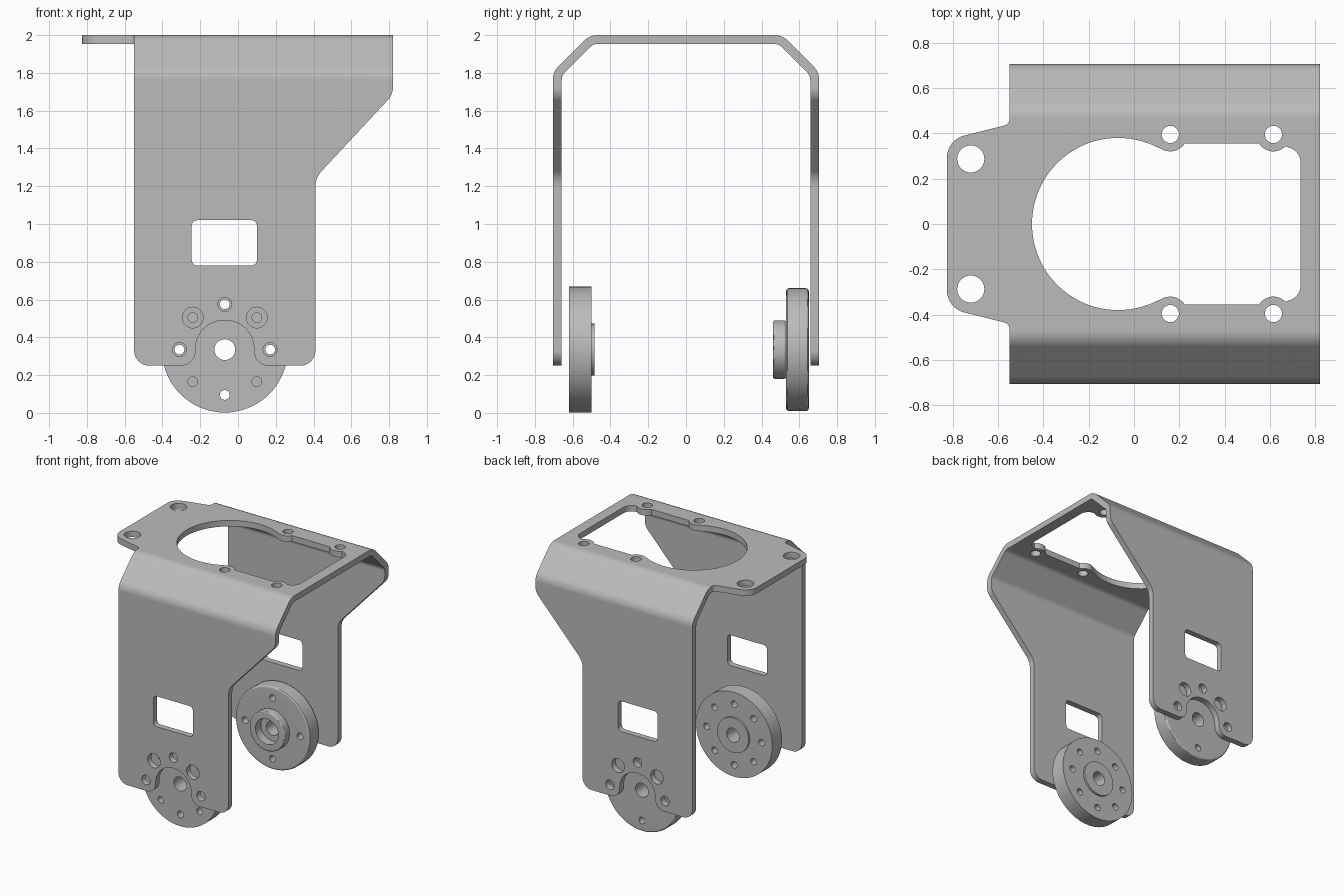
import bpy, bmesh, math
from mathutils import Vector

if "Cube" in bpy.data.objects:
    bpy.data.objects.remove(bpy.data.objects["Cube"])

THICK = 0.047
LEFT, RIGHT, BOTTOM = -0.55, 0.82, 0.25
AXIS = (-0.07, 0.335)          # shared axis of the round hubs, in x and z

metal = bpy.data.materials.new("grey_metal")
metal.use_nodes = True
GREY = (0.5, 0.5, 0.5, 1)
metal.diffuse_color = GREY
metal.node_tree.nodes["Principled BSDF"].inputs["Base Color"].default_value = GREY


def arc(cx, cy, r, start, end, n):
    """Points along an arc, angles in degrees."""
    angles = [math.radians(start + (end - start) * i / n) for i in range(n + 1)]
    return [Vector((cx + r * math.cos(a), cy + r * math.sin(a))) for a in angles]


def circle(cx, cy, r, n=28):
    return arc(cx, cy, r, 0, 360, n)[:-1]


def fillet(corners, n=8):
    """Round each (x, y, radius) corner of a path."""
    out = []
    for i, (x, y, r) in enumerate(corners):
        p = Vector((x, y))
        if r == 0:
            out.append(p)
            continue
        d1 = (Vector(corners[i - 1][:2]) - p).normalized()
        d2 = (Vector(corners[(i + 1) % len(corners)][:2]) - p).normalized()
        half = d1.angle(d2) / 2
        c = p + (d1 + d2).normalized() * (r / math.sin(half))
        a = p + d1 * (r / math.tan(half)) - c
        b = p + d2 * (r / math.tan(half)) - c
        a0 = math.atan2(a.y, a.x)
        turn = (math.atan2(b.y, b.x) - a0 + math.pi) % math.tau - math.pi
        out += arc(c.x, c.y, r, math.degrees(a0), math.degrees(a0 + turn), n)
    return out


def mirrored(half):
    """Close a half outline by reflecting it across the middle line."""
    return half + [Vector((p.x, -p.y)) for p in reversed(half)]


def flat_sheet(loops):
    """Fill an outline with holes; every face looks up."""
    bm = bmesh.new()
    for loop in loops:
        vs = [bm.verts.new((p.x, p.y, 0)) for p in loop]
        for i, v in enumerate(vs):
            bm.edges.new((vs[i - 1], v))
    bmesh.ops.triangle_fill(bm, use_beauty=True, edges=bm.edges[:], normal=(0, 0, 1))
    bm.normal_update()
    for f in bm.faces:
        if f.normal.z < 0:
            f.normal_flip()
    return bm


def make_object(name, bm):
    mesh = bpy.data.meshes.new(name)
    bm.to_mesh(mesh)
    bm.free()
    mesh.materials.append(metal)
    obj = bpy.data.objects.new(name, mesh)
    bpy.context.collection.objects.link(obj)
    bpy.ops.object.select_all(action='DESELECT')
    obj.select_set(True)
    bpy.context.view_layer.objects.active = obj
    return obj


def finish(obj):
    bpy.ops.object.shade_smooth_by_angle(angle=math.radians(30))
    wn = obj.modifiers.new("flat_normals", 'WEIGHTED_NORMAL')
    wn.keep_sharp = True


# Bend profile of one half of the bracket, in y and z
profile = fillet([(0, 2, 0), (0.51, 2, 0.1), (0.705, 1.805, 0.1), (0.705, BOTTOM, 0)], 6)
lengths = [0]
for p, q in zip(profile, profile[1:]):
    lengths.append(lengths[-1] + (q - p).length)


def unfold(z):
    """Distance along the unfolded sheet of a height on the leg."""
    return lengths[-1] - (z - BOTTOM)


def bend(s):
    d = abs(s)
    for i in range(len(profile) - 1):
        if d <= lengths[i + 1] + 1e-5 or i == len(profile) - 2:
            t = (d - lengths[i]) / (lengths[i + 1] - lengths[i])
            p = profile[i].lerp(profile[i + 1], t)
            return math.copysign(p.x, s), p.y


# Unfolded outline: tab, left edge, leg foot with arched notch, sloped right edge
foot, arch = unfold(BOTTOM), unfold(0.49)
slot_l, slot_r = AXIS[0] - 0.155, AXIS[0] + 0.155
half_path = [(-0.825, 0.371, 0.1), (LEFT, 0.44, 0.025), (LEFT, foot, 0.08),
             (slot_l, foot, 0.075), (slot_l, arch, 0.15),
             (slot_r, arch, 0.15), (slot_r, foot, 0.075), (0.41, foot, 0.08),
             (0.41, unfold(1.245), 0.12), (RIGHT, unfold(1.685), 0.1)]
full_path = half_path + [(x, -s, r) for x, s, r in reversed(half_path)]
loops = [fillet(full_path)]

# Large opening in the top: round end, screw lugs and squared end
opening = arc(AXIS[0], 0, 0.38, 178, 63, 24)
opening += arc(0.16, 0.395, 0.075, 235, 328, 8)
opening += arc(0.615, 0.395, 0.075, 212, 315, 8)
opening += arc(0.665, 0.27, 0.07, 80, 0, 8)
loops.append(mirrored(opening))

# Screw holes in the top, then window and hub holes in each leg
for side in (1, -1):
    loops += [circle(x, side * y, r) for x, y, r in
              ((-0.72, 0.287, 0.06), (0.16, 0.395, 0.038), (0.615, 0.395, 0.038))]
    top, low = side * unfold(1.02), side * unfold(0.78)
    loops.append(fillet([(-0.245, top, 0.03), (0.1, top, 0.03),
                         (0.1, low, 0.03), (-0.245, low, 0.03)]))
    for k in range(5):
        a = math.radians(45 * k)
        loops.append(circle(AXIS[0] + 0.24 * math.cos(a),
                            side * unfold(AXIS[1] + 0.24 * math.sin(a)),
                            0.055 if k % 2 else 0.037))

# Cut the sheet at the bend lines, fold it and give it thickness
bm = flat_sheet(loops)
for d in lengths[1:-1]:
    for side in (1, -1):
        bmesh.ops.bisect_plane(bm, geom=bm.verts[:] + bm.edges[:] + bm.faces[:],
                               dist=1e-5, plane_co=(0, side * d, 0), plane_no=(0, 1, 0))
for v in bm.verts:
    v.co.y, v.co.z = bend(v.co.y)
bracket = make_object("folded_bracket", bm)
solid = bracket.modifiers.new("thickness", 'SOLIDIFY')
solid.thickness, solid.offset, solid.use_even_offset = THICK, -1, True
bpy.ops.object.convert(target='MESH')
finish(bracket)


def hub_part(name, radius, bore, y0, y1, holes=0, bevel=0):
    """Disc around the hub axis with a bore and a ring of screw holes."""
    shapes = [circle(0, 0, radius, 72), circle(0, 0, bore, 36)]
    for k in range(holes):
        a = math.tau * k / holes
        shapes.append(circle(0.24 * math.cos(a), 0.24 * math.sin(a), 0.026, 20))
    bm = flat_sheet(shapes)
    ext = bmesh.ops.extrude_face_region(bm, geom=bm.faces[:])
    moved = [g for g in ext["geom"] if isinstance(g, bmesh.types.BMVert)]
    bmesh.ops.translate(bm, verts=moved, vec=(0, 0, y1 - y0))
    bmesh.ops.recalc_face_normals(bm, faces=bm.faces[:])
    if bevel:
        rim = [e for e in bm.edges if e.calc_face_angle(0) > 1
               and all(v.co.xy.length > radius - 1e-3 for v in e.verts)]
        bmesh.ops.bevel(bm, geom=rim, offset=bevel, segments=3, profile=0.5,
                        affect='EDGES')
    for v in bm.verts:
        v.co = (v.co.x + AXIS[0], y0 + v.co.z, v.co.y + AXIS[1])
    bmesh.ops.recalc_face_normals(bm, faces=bm.faces[:])
    finish(make_object(name, bm))


# Front hub: drive disc with a low collar
hub_part("front_disc", 0.333, 0.055, -0.62, -0.5, holes=8)
hub_part("front_collar", 0.137, 0.055, -0.5, -0.485)
# Back hub: idler disc with a taller stepped collar
hub_part("back_disc", 0.325, 0.055, 0.53, 0.65, holes=4, bevel=0.014)
hub_part("back_collar", 0.155, 0.1, 0.46, 0.53, bevel=0.012)
